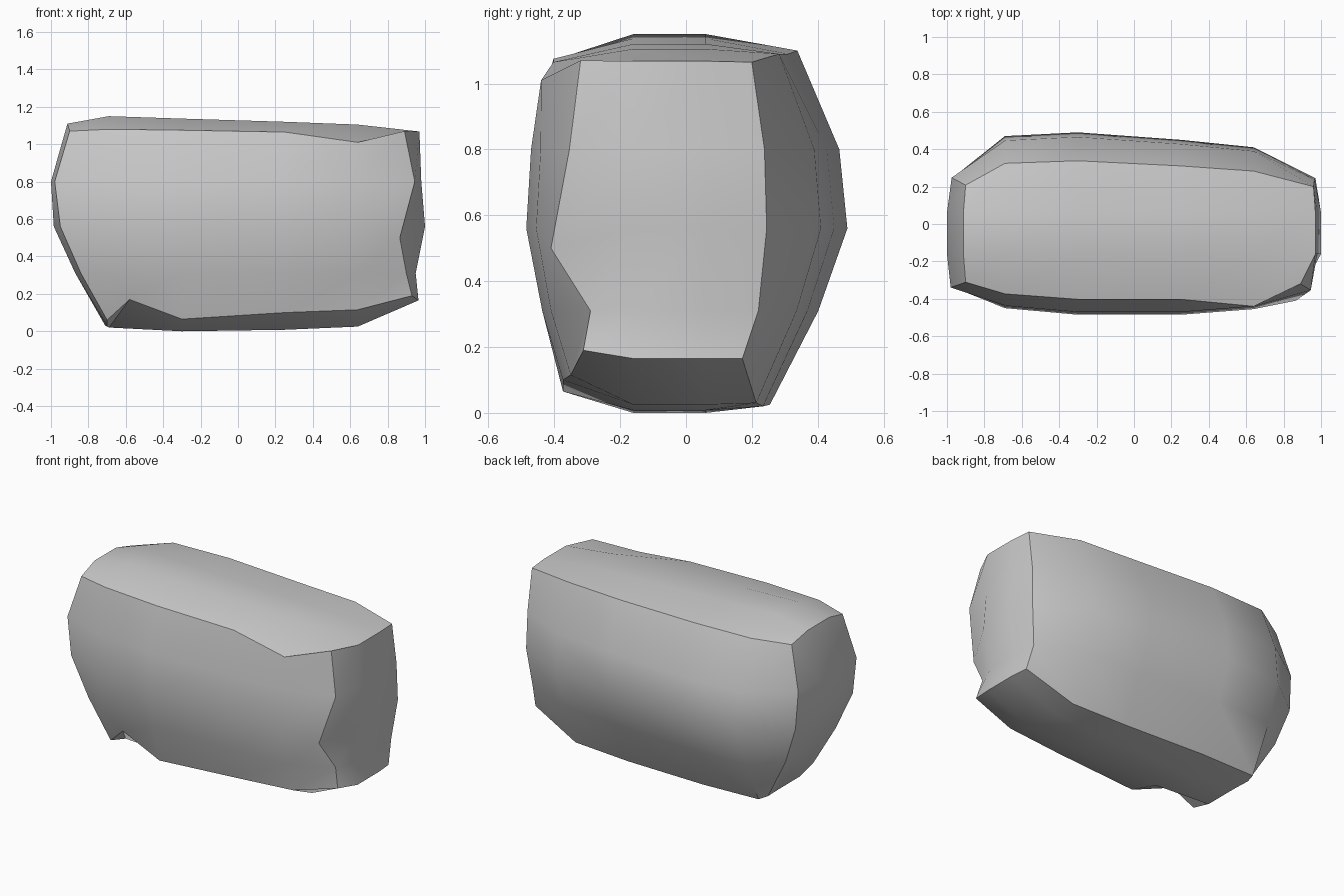
import bpy, bmesh, math

if "Cube" in bpy.data.objects:
    bpy.data.objects.remove(bpy.data.objects["Cube"])

# Stone block: a 5 x 3 x 4 box grid whose surface is pushed out by profiles
NX, NY, NZ = 5, 3, 4

# Ends: x for each height level (bottom to top), front edge / middle / back edge
LEFT = [[-.70, -.84, -.95, -.98, -.90],
        [-.70, -.87, -.985, -1.0, -.912],
        [-.71, -.87, -.96, -.975, -.90]]
RIGHT = [[.93, .90, .865, .945, .89],
         [.965, .95, 1.0, .98, .97],
         [.955, .94, .97, .965, .96]]
COLS = [0, -.69, -.30, .25, .64]

# Depth along x, scaled by a vertical profile
FRONT, FRONT_V = [.345, .45, .485, .485, .455, .36], [.77, .90, 1, .97, .83]
BACK, BACK_V = [.255, .47, .49, .45, .41, .245], [.52, .82, 1, .95, .69]

# Heights of the underside and top along x, front edge / middle / back edge
BOTTOM = [[.06, .17, .065, .10, .115, .19],
          [.025, .02, 0, .008, .025, .165],
          [.03, .03, .025, .02, .03, .165]]
TOP = [[1.07, 1.08, 1.075, 1.065, 1.01, 1.07],
       [1.11, 1.15, 1.137, 1.12, 1.105, 1.068],
       [1.07, 1.10, 1.10, 1.09, 1.09, 1.065]]
LEVELS = [0, .31, .56, .80]

# Chipped spots on the front: (column, level) -> y
CHIPS = {(5, 2): -.41, (5, 1): -.29, (5, 4): -.32, (4, 4): -.44, (4, 1): -.41}


def position(i, j, k):
    row = 0 if j == 0 else 2 if j == NY else 1
    if i == 0:
        x = LEFT[row][k]
    elif i == NX:
        x = RIGHT[row][k]
    else:
        x = COLS[i]
        if (i, j, k) == (1, 0, 0):
            x = -.58
    soft = .55 if i in (0, NX) else 1
    if row == 0:
        y = CHIPS.get((i, k), -FRONT[i] * FRONT_V[k] ** soft)
    elif row == 2:
        y = BACK[i] * BACK_V[k] ** soft
    else:
        y = (-.16, .06)[j - 1]
    if k == 0:
        z = BOTTOM[row][i]
    elif k == NZ:
        z = TOP[row][i]
    else:
        z = LEVELS[k]
        if i == NX and j == 0 and k == 2:
            z = .50
    return x, y, z


bm = bmesh.new()
verts = {}


def vert(c):
    if c not in verts:
        verts[c] = bm.verts.new(position(*c))
    return verts[c]


# Skin the six sides of the grid
size = (NX, NY, NZ)
for axis in range(3):
    u, v = (axis + 1) % 3, (axis + 2) % 3
    for end in (0, size[axis]):
        for a in range(size[u]):
            for b in range(size[v]):
                quad = []
                for da, db in ((0, 0), (1, 0), (1, 1), (0, 1)):
                    c = [0, 0, 0]
                    c[axis], c[u], c[v] = end, a + da, b + db
                    quad.append(vert(tuple(c)))
                bm.faces.new(quad)
bmesh.ops.recalc_face_normals(bm, faces=bm.faces)

mesh = bpy.data.meshes.new("stone_block")
bm.to_mesh(mesh)
bm.free()
stone = bpy.data.objects.new("stone_block", mesh)
bpy.context.collection.objects.link(stone)

# Smooth sides with crisp edges between them
bpy.context.view_layer.objects.active = stone
stone.select_set(True)
bpy.ops.object.shade_smooth_by_angle(angle=math.radians(36))
